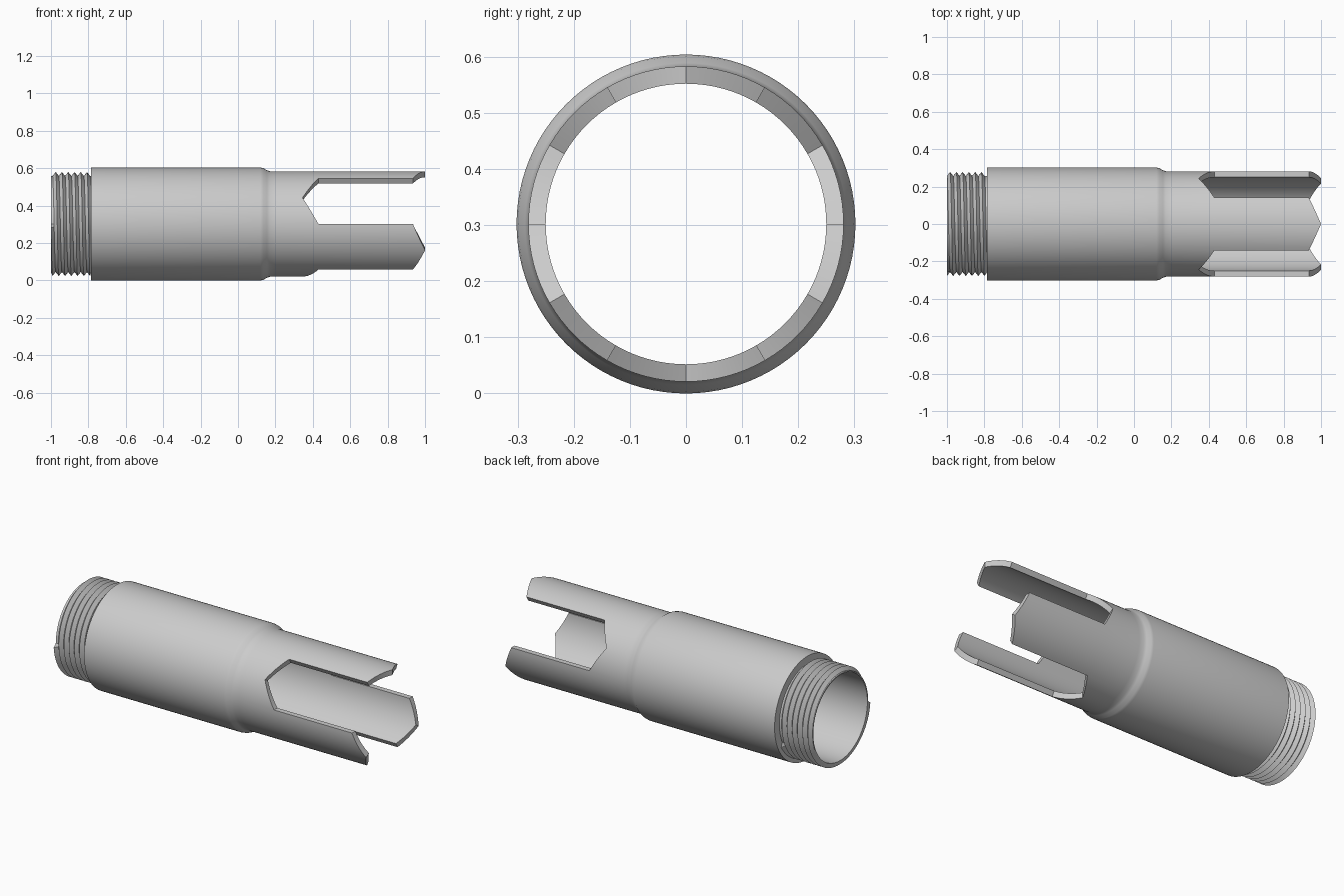
import bpy
import bmesh
from math import cos, sin, pi, radians

cube = bpy.data.objects.get("Cube")
if cube:
    bpy.data.objects.remove(cube, do_unlink=True)

AXIS_Z = 0.302
BORE = 0.25
SLEEVE = 0.281
SECTORS, STEPS = 6, 16
SHOULDER_X, NOTCH_X = -0.785, 0.43
PITCH, CREST, ROOT, TURNS = 0.0335, 0.278, 0.257, 8
BODY = [(SHOULDER_X, 0.302), (0.12, 0.302), (0.135, 0.299),
        (0.155, 0.287), (0.17, 0.282), (0.2, SLEEVE)]

steel = bpy.data.materials.new("grey steel")
steel.use_nodes = True
colour = (0.6, 0.6, 0.6, 1)
steel.diffuse_color = colour
steel.node_tree.nodes["Principled BSDF"].inputs["Base Color"].default_value = colour

bm = bmesh.new()


def vert(x, radius, angle):
    return bm.verts.new((x, radius * cos(angle), AXIS_Z + radius * sin(angle)))


def thread(angle):
    """Helical thread section at one angle, trimmed to the threaded length."""
    points = [(-1, ROOT)]
    for k in range(-2, 2 * TURNS):
        x = -1 + PITCH * (k / 2 + angle / (2 * pi))
        inside = -1 < x < SHOULDER_X
        radius = CREST if inside and k % 2 else ROOT
        points.append((min(max(x, -1), SHOULDER_X), radius))
    return points + [(SHOULDER_X, ROOT)]


def column(sector, step):
    """Outer and inner lines of the wall at one angle."""
    angle = radians(60 * sector + 60 * step / STEPS)
    off = abs(2 * step / STEPS - 1)
    outer = thread(angle) + BODY
    inner = [(-1, BORE), (0.2, BORE)]
    if sector % 2:      # prong with a pointed tip
        ends = [NOTCH_X, 1 - 0.065 * off]
    else:               # slot with a pointed root
        ends = [0.345 + (NOTCH_X - 0.345) * off]
    outer = outer + [(x, SLEEVE) for x in ends]
    inner = inner + [(x, BORE) for x in ends]
    return ([vert(x, r, angle) for x, r in outer],
            [vert(x, r, angle) for x, r in inner])


# Tube wall, sector by sector: slots and prongs alternate
for sector in range(SECTORS):
    columns = [column(sector, step) for step in range(STEPS + 1)]
    for (out_a, in_a), (out_b, in_b) in zip(columns, columns[1:]):
        loop_a = out_a + in_a[::-1]
        loop_b = out_b + in_b[::-1]
        for i in range(len(loop_a)):
            bm.faces.new((loop_a[i - 1], loop_a[i], loop_b[i], loop_b[i - 1]))
    if sector % 2:      # side walls of the prong
        for outer, inner in (columns[0], columns[-1]):
            bm.faces.new((outer[-2], outer[-1], inner[-1], inner[-2]))

bmesh.ops.remove_doubles(bm, verts=bm.verts, dist=0.0001)
bmesh.ops.dissolve_degenerate(bm, edges=bm.edges, dist=0.0001)
bmesh.ops.recalc_face_normals(bm, faces=bm.faces)

mesh = bpy.data.meshes.new("slotted_threaded_tube")
bm.to_mesh(mesh)
bm.free()
mesh.materials.append(steel)
tube = bpy.data.objects.new("slotted_threaded_tube", mesh)
bpy.context.collection.objects.link(tube)

bpy.ops.object.select_all(action="DESELECT")
tube.select_set(True)
bpy.context.view_layer.objects.active = tube
bpy.ops.object.shade_smooth_by_angle(angle=radians(28))
